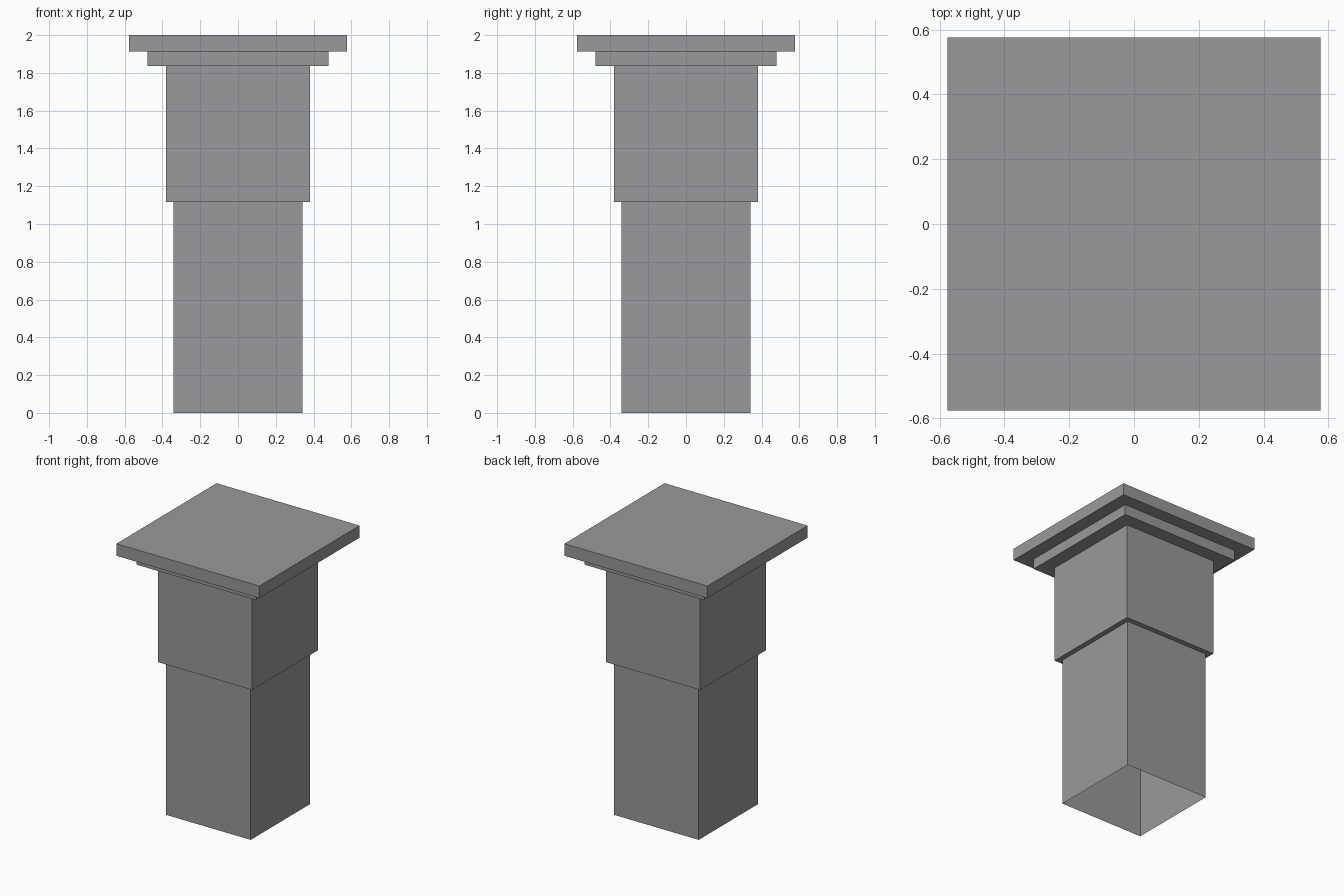
import bpy
import bmesh

cube = bpy.data.objects.get("Cube")
if cube:
    bpy.data.objects.remove(cube, do_unlink=True)

grey = bpy.data.materials.new("stone_grey")
grey.use_nodes = True
colour = (0.32, 0.32, 0.32, 1)
grey.diffuse_color = colour
grey.node_tree.nodes["Principled BSDF"].inputs["Base Color"].default_value = colour


def square(bm, half, z):
    """Four corner vertices of a centred square."""
    corners = ((-1, -1), (1, -1), (1, 1), (-1, 1))
    return [bm.verts.new((x * half, y * half, z)) for x, y in corners]


def bridge(bm, lower, upper):
    """Join two squares with four faces."""
    for i in range(4):
        j = (i + 1) % 4
        bm.faces.new((lower[i], lower[j], upper[j], upper[i]))


def tier(name, half, bottom, top, inner=None, closed=False):
    """Hollow square tier, with a ledge underneath and an optional lid."""
    bm = bmesh.new()
    low, high = square(bm, half, bottom), square(bm, half, top)
    bridge(bm, low, high)
    if inner:
        bridge(bm, square(bm, inner, bottom), low)
    if closed:
        bm.faces.new(high)
    mesh = bpy.data.meshes.new(name)
    bm.to_mesh(mesh)
    bm.free()
    mesh.materials.append(grey)
    bpy.context.collection.objects.link(bpy.data.objects.new(name, mesh))


# Open-bottomed shaft, wider sleeve, then the stepped cap
tier("lower_shaft", 0.342, 0, 1.116)
tier("upper_sleeve", 0.38, 1.116, 1.836, inner=0.342)
tier("cap_moulding", 0.48, 1.836, 1.912, inner=0.38)
tier("cap_slab", 0.576, 1.912, 2, inner=0.48, closed=True)
